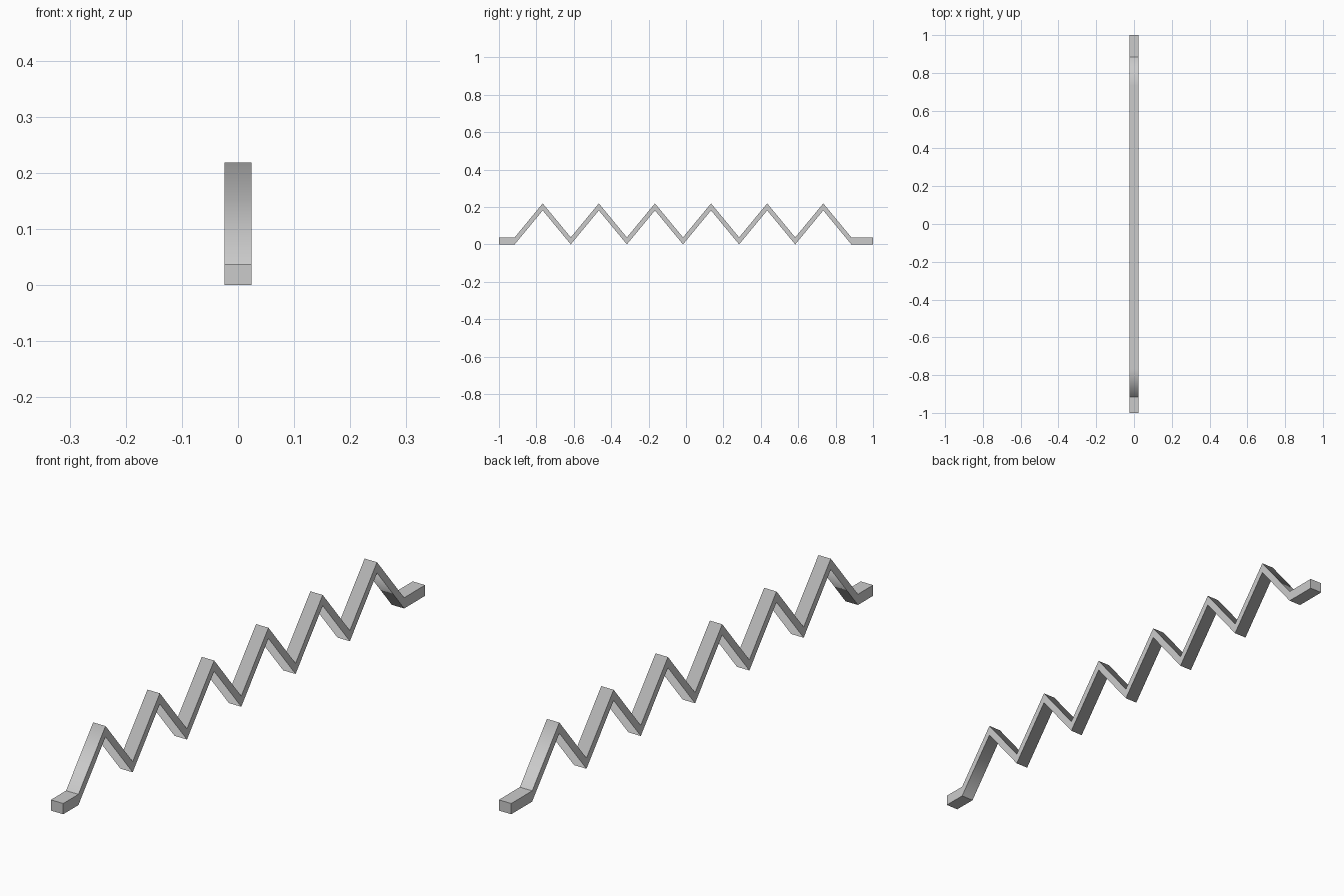
import bpy, bmesh

if "Cube" in bpy.data.objects:
    bpy.data.objects.remove(bpy.data.objects["Cube"])

HALF_W = 0.024          # half width along x
THICK = 0.0375          # vertical thickness of the strip
LOW, HIGH = 0.0, 0.1815  # underside heights of valleys and peaks
STEP = 0.15             # valley-to-peak distance
START = -0.916          # where the zigzag begins

# Underside path: flat tab, six peaks, flat tab
path = [(-1.0, LOW)]
path += [(START + i * STEP, HIGH if i % 2 else LOW) for i in range(13)]
path += [(1.0, LOW)]

bm = bmesh.new()
# Rectangular section at every path point
rings = []
for y, z in path:
    rings.append([bm.verts.new(c) for c in (
        (-HALF_W, y, z), (HALF_W, y, z),
        (HALF_W, y, z + THICK), (-HALF_W, y, z + THICK))])

# Skin between sections, then cap the two ends
for a, b in zip(rings, rings[1:]):
    for i in range(4):
        j = (i + 1) % 4
        bm.faces.new((a[i], a[j], b[j], b[i]))
bm.faces.new(rings[0])
bm.faces.new(rings[-1])
bmesh.ops.recalc_face_normals(bm, faces=bm.faces)

# Smooth over peaks and valleys; long edges, tab bends and end caps stay sharp
for f in bm.faces:
    f.smooth = True
soft = {e for ring in rings[2:-2] for i in (0, 2)
        for e in [bm.edges.get((ring[i], ring[i + 1]))] if e}
for e in bm.edges:
    e.smooth = e in soft

mesh = bpy.data.meshes.new("zigzag_strip")
bm.to_mesh(mesh)
bm.free()
strip = bpy.data.objects.new("zigzag_strip", mesh)
bpy.context.collection.objects.link(strip)

# Medium grey finish
grey = bpy.data.materials.new("medium_grey")
grey.diffuse_color = (0.56, 0.56, 0.56, 1)
grey.use_nodes = True
grey.node_tree.nodes["Principled BSDF"].inputs["Base Color"].default_value = grey.diffuse_color
mesh.materials.append(grey)
